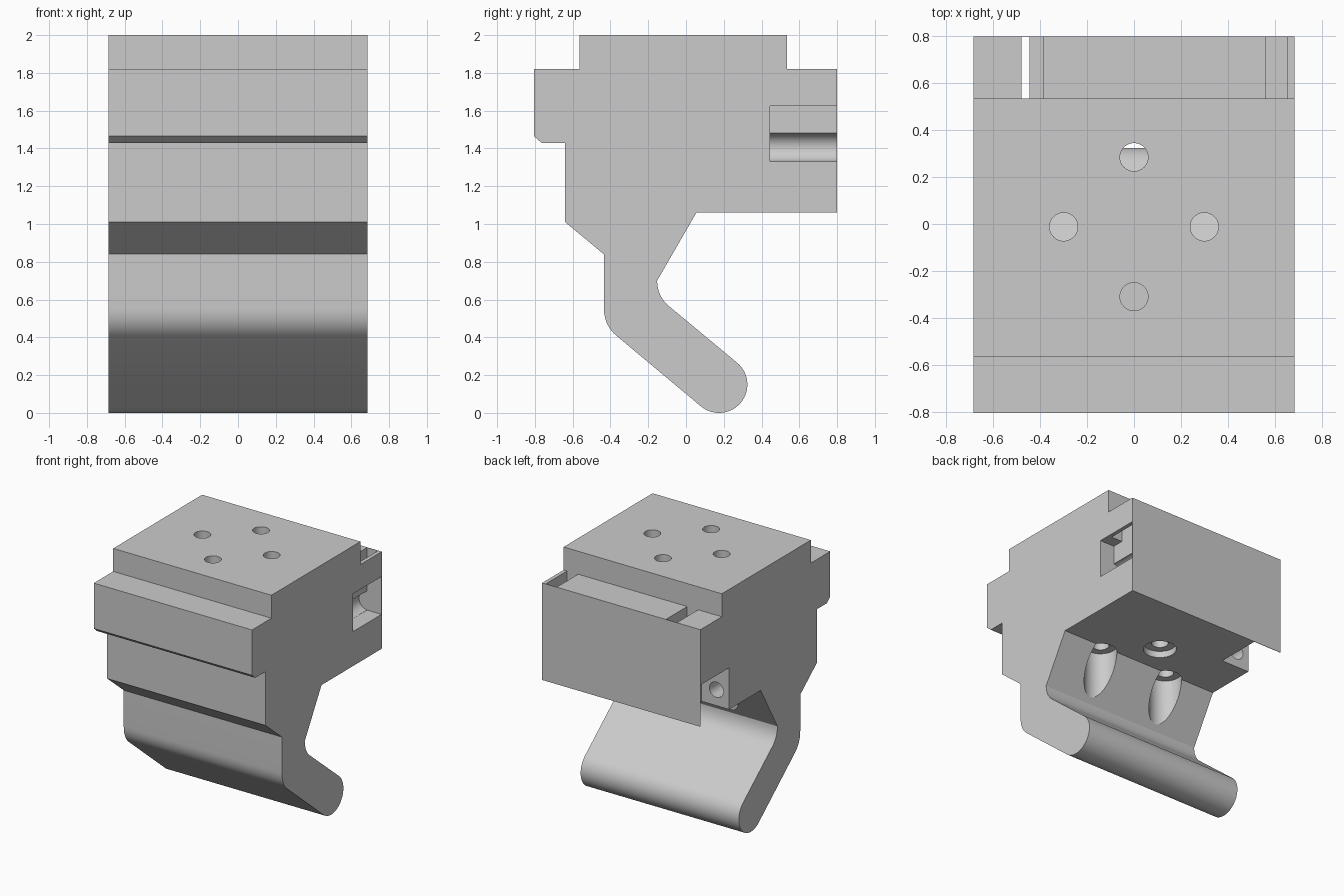
import bpy, bmesh, math
from mathutils import Vector

cube = bpy.data.objects.get("Cube")
if cube:
    bpy.data.objects.remove(cube, do_unlink=True)

HALF = 0.685
grey = bpy.data.materials.new("light grey")
grey.use_nodes = True
grey.diffuse_color = (0.6, 0.6, 0.6, 1)
grey.node_tree.nodes["Principled BSDF"].inputs["Base Color"].default_value = (0.6, 0.6, 0.6, 1)


def finish(name, bm):
    bmesh.ops.recalc_face_normals(bm, faces=bm.faces[:])
    mesh = bpy.data.meshes.new(name)
    bm.to_mesh(mesh)
    bm.free()
    mesh.materials.append(grey)
    ob = bpy.data.objects.new(name, mesh)
    bpy.context.collection.objects.link(ob)
    return ob


def bend(a, corner, b, steps=10):
    """Rounded corner between two points."""
    a, c, b = Vector(a), Vector(corner), Vector(b)
    pts = [i / steps for i in range(steps + 1)]
    return [tuple(a * (1 - t) ** 2 + c * 2 * t * (1 - t) + b * t * t) for t in pts]


def round_end(cy, cz, r, start, sweep, steps=28):
    angles = [math.radians(start + sweep * i / steps) for i in range(steps + 1)]
    return [(cy + r * math.cos(a), cz + r * math.sin(a)) for a in angles]


def box(x, y, z):
    bm = bmesh.new()
    bmesh.ops.create_cube(bm, size=1)
    for v in bm.verts:
        for i, (lo, hi) in enumerate((x, y, z)):
            v.co[i] = lo if v.co[i] < 0 else hi
    return finish("cutter", bm)


def rod(r, length, centre, along_y=False):
    bm = bmesh.new()
    bmesh.ops.create_cone(bm, cap_ends=True, segments=48, radius1=r, radius2=r, depth=length)
    ob = finish("cutter", bm)
    ob.location = centre
    if along_y:
        ob.rotation_euler.x = math.pi / 2
    return ob


def drill(x, y, r, bottom, top):
    return rod(r, top - bottom, (x, y, (top + bottom) / 2))


# Side profile: stepped block with an angled, round-ended lip
profile = [(-0.565, 2), (0.535, 2), (0.535, 1.82), (0.8, 1.82), (0.8, 1.06), (0.055, 1.06)]
profile += bend((-0.153, 0.7), (-0.15, 0.615), (-0.09, 0.565))
profile += round_end(0.175, 0.15, 0.15, 50, -180)
profile += bend((-0.37, 0.41), (-0.435, 0.465), (-0.435, 0.56))
profile += [(-0.435, 0.84), (-0.64, 1.01), (-0.64, 1.43), (-0.765, 1.43),
            (-0.805, 1.465), (-0.805, 1.82), (-0.565, 1.82)]
bm = bmesh.new()
side = bm.faces.new([bm.verts.new((-HALF, y, z)) for y, z in profile])
out = bmesh.ops.extrude_face_region(bm, geom=[side])
moved = [g for g in out["geom"] if isinstance(g, bmesh.types.BMVert)]
bmesh.ops.translate(bm, verts=moved, vec=(2 * HALF, 0, 0))
body = finish("bracket_body", bm)

# Screw holes with counterbores from below; the front one is blind
cutters = [drill(0, -0.31, 0.06, 1.3, 2.1)]
for x, y, low in ((0, 0.285, 0.9), (-0.3, -0.012, 0.72), (0.3, -0.012, 0.72)):
    cutters += [drill(x, y, 0.06, 1.0, 2.1), drill(x, y, 0.117, low, 1.11)]

# Side pockets and vertical slots, closed by a thin back wall
BACK = 0.797
cutters += [
    box((-0.8, -0.445), (0.445, BACK), (1.0, 1.386)),
    rod(0.06, 0.4, (-0.575, 0.35, 1.185), True),
    box((-0.48, -0.385), (0.535, BACK), (1.25, 1.9)),
    box((0.56, 0.8), (0.445, BACK), (1.33, 1.625)),
    box((0.56, 0.655), (0.535, BACK), (1.5, 1.9)),
    rod(0.075, BACK - 0.445, (0.565, (BACK + 0.445) / 2, 1.406), True),
]

bpy.ops.object.select_all(action="DESELECT")
bpy.context.view_layer.objects.active = body
body.select_set(True)
for cutter in cutters:
    cutter.hide_render = True
    mod = body.modifiers.new("cut", "BOOLEAN")
    mod.operation = "DIFFERENCE"
    mod.solver = "EXACT"
    mod.object = cutter
    bpy.ops.object.modifier_apply(modifier=mod.name)
    bpy.data.objects.remove(cutter, do_unlink=True)

bpy.ops.object.shade_smooth_by_angle(angle=math.radians(25))
